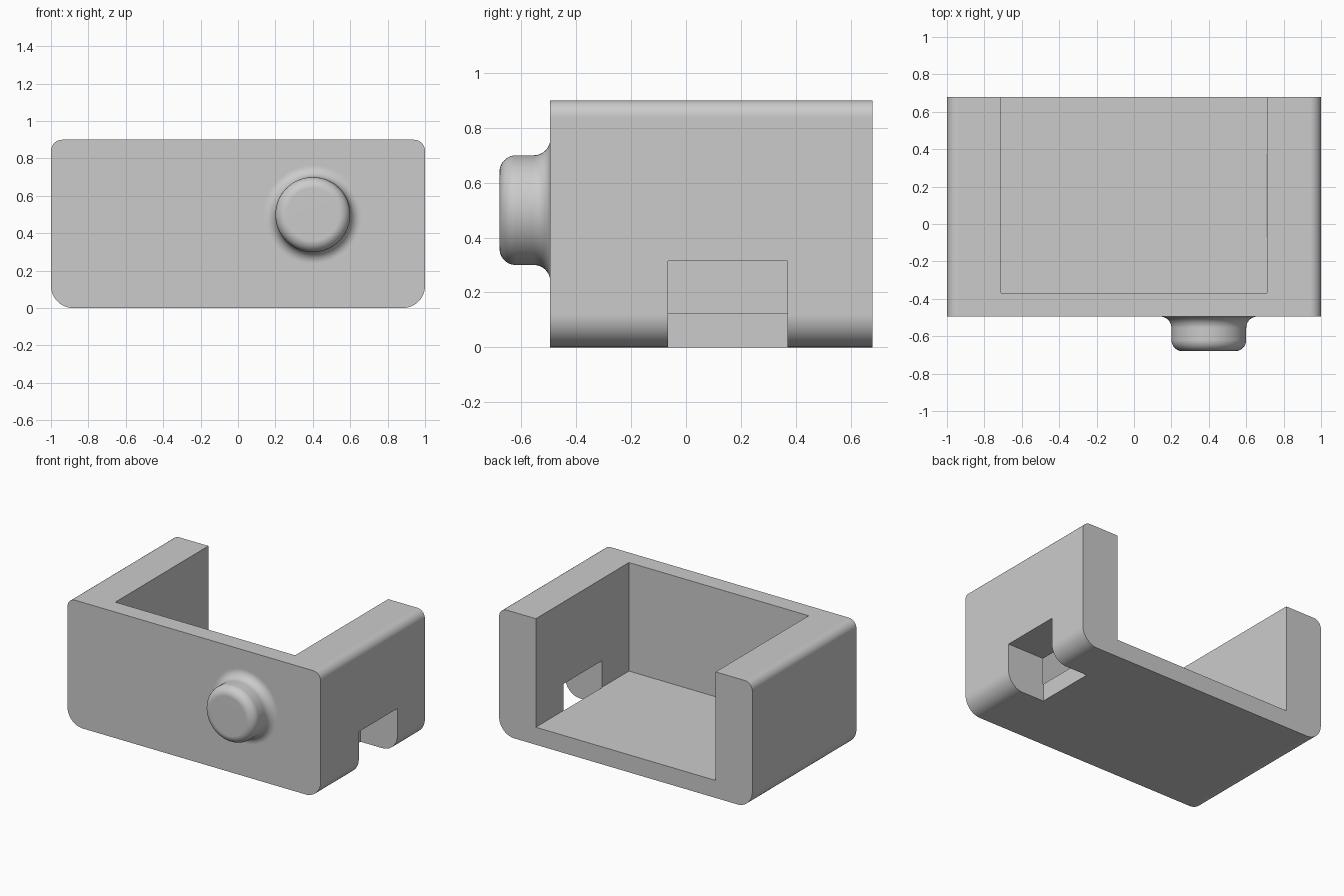
import bpy, bmesh
from math import sin, cos, pi
from mathutils import Matrix, Vector

if "Cube" in bpy.data.objects:
    bpy.data.objects.remove(bpy.data.objects["Cube"])

FRONT, BACK, HEIGHT = -0.495, 0.68, 0.9
WALL_X, FLOOR_Z = 0.71, 0.125

grey = bpy.data.materials.new("plain_grey")
grey.use_nodes = True
grey.diffuse_color = (0.6, 0.6, 0.6, 1)
grey.node_tree.nodes["Principled BSDF"].inputs["Base Color"].default_value = (0.6, 0.6, 0.6, 1)


def make_object(name, bm):
    bmesh.ops.recalc_face_normals(bm, faces=bm.faces)
    mesh = bpy.data.meshes.new(name)
    bm.to_mesh(mesh)
    bm.free()
    mesh.materials.append(grey)
    obj = bpy.data.objects.new(name, mesh)
    bpy.context.collection.objects.link(obj)
    return obj


def activate(obj):
    bpy.ops.object.select_all(action='DESELECT')
    obj.select_set(True)
    bpy.context.view_layer.objects.active = obj


def arc(cx, cy, r, start, end, steps=12):
    angles = [start + (end - start) * i / steps for i in range(steps + 1)]
    return [(cx + r * cos(a), cy + r * sin(a)) for a in angles]


def cut_box(target, name, low, high):
    bm = bmesh.new()
    low, high = Vector(low), Vector(high)
    bmesh.ops.create_cube(bm, size=1, matrix=Matrix.Translation((low + high) / 2)
                          @ Matrix.Diagonal((*(high - low), 1)))
    cutter = make_object(name, bm)
    cutter.hide_render = True
    mod = target.modifiers.new(name, 'BOOLEAN')
    mod.operation, mod.solver, mod.object = 'DIFFERENCE', 'EXACT', cutter
    activate(target)
    bpy.ops.object.modifier_apply(modifier=name)
    bpy.data.objects.remove(cutter)


def smooth(obj):
    activate(obj)
    bpy.ops.object.shade_smooth_by_angle(angle=pi / 6)
    mod = obj.modifiers.new("even_shading", 'WEIGHTED_NORMAL')
    mod.keep_sharp = True


# Housing: rounded outline extruded front to back
big, small = 0.12, 0.06
outline = (arc(1 - big, big, big, -pi / 2, 0)
           + arc(1 - small, HEIGHT - small, small, 0, pi / 2)
           + arc(small - 1, HEIGHT - small, small, pi / 2, pi)
           + arc(big - 1, big, big, pi, 1.5 * pi))
bm = bmesh.new()
face = bm.faces.new([bm.verts.new((x, FRONT, z)) for x, z in outline])
extruded = bmesh.ops.extrude_face_region(bm, geom=[face], use_keep_orig=True)
bmesh.ops.translate(bm, vec=(0, BACK - FRONT, 0),
                    verts=[v for v in extruded["geom"] if isinstance(v, bmesh.types.BMVert)])
housing = make_object("housing", bm)

# Tray hollow open at top and back, and the notch through the left wall
cut_box(housing, "tray_cutter", (-WALL_X, -0.37, FLOOR_Z), (WALL_X, 1, 1.2))
cut_box(housing, "notch_cutter", (WALL_X - 0.002, -0.065, -0.2), (1.2, 0.37, 0.315))
smooth(housing)

# Knob: turned profile with a flared base and rounded rim
radius, fillet, tip = 0.2, 0.06, -0.68
profile = ([(0, FRONT + 0.02), (radius + fillet, FRONT + 0.02)]
           + arc(radius + fillet, FRONT - fillet, fillet, pi / 2, pi)
           + arc(radius - fillet, tip + fillet, fillet, 0, -pi / 2)
           + [(0, tip)])
bm = bmesh.new()
verts = [bm.verts.new((r, y, 0)) for r, y in profile]
edges = [bm.edges.new(pair) for pair in zip(verts, verts[1:])]
bmesh.ops.spin(bm, geom=verts + edges, cent=(0, 0, 0), axis=(0, 1, 0),
               angle=2 * pi, steps=64, use_duplicate=False)
bmesh.ops.remove_doubles(bm, verts=bm.verts, dist=1e-5)
bmesh.ops.translate(bm, vec=(0.4, 0, 0.5), verts=bm.verts)
smooth(make_object("knob", bm))
